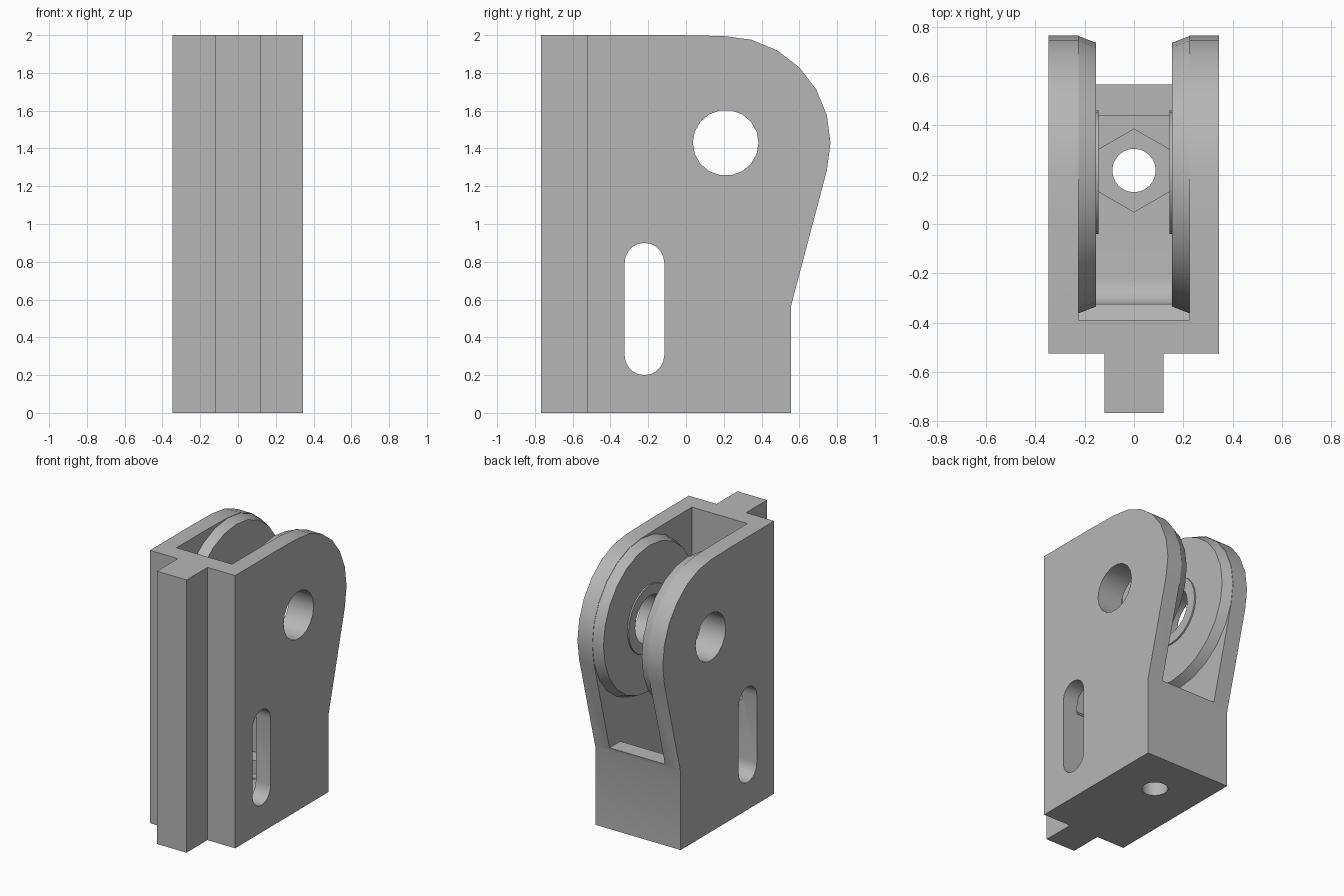
import bpy, bmesh
from math import sin, cos, pi, radians
from mathutils import Vector

default = bpy.data.objects.get("Cube")
if default:
    bpy.data.objects.remove(default, do_unlink=True)

grey = bpy.data.materials.new("plain_grey")
grey.use_nodes = True
grey.diffuse_color = (0.47, 0.47, 0.47, 1)
grey.node_tree.nodes["Principled BSDF"].inputs["Base Color"].default_value = (0.47, 0.47, 0.47, 1)

AXLE = (0.21, 1.43)
CHEEK = (0.2, 1.43)


def arc(centre, radius, start, end, steps):
    """Points on an arc, angles in degrees."""
    angles = [radians(start + (end - start) * i / steps) for i in range(steps + 1)]
    return [(centre[0] + radius * cos(a), centre[1] + radius * sin(a)) for a in angles]


def circle(centre, radius, sides, turn=0):
    return arc(centre, radius, turn, turn + 360, sides)[:-1]


def loft(name, first, last, lo, hi, axis="X"):
    """Solid between two matching outlines: (y, z) along X, or (x, y) along Z."""
    def place(p, d):
        return Vector((d, p[0], p[1])) if axis == "X" else Vector((p[0], p[1], d))
    bm = bmesh.new()
    a = [bm.verts.new(place(p, lo)) for p in first]
    b = [bm.verts.new(place(p, hi)) for p in last]
    bm.faces.new(a)
    bm.faces.new(b)
    n = len(a)
    for i in range(n):
        bm.faces.new((a[i], a[(i + 1) % n], b[(i + 1) % n], b[i]))
    bmesh.ops.recalc_face_normals(bm, faces=bm.faces)
    mesh = bpy.data.meshes.new(name)
    bm.to_mesh(mesh)
    bm.free()
    mesh.materials.append(grey)
    obj = bpy.data.objects.new(name, mesh)
    bpy.context.scene.collection.objects.link(obj)
    return obj


def prism(name, points, lo, hi, axis="X"):
    return loft(name, points, points, lo, hi, axis)


def combine(target, tool, operation):
    """Apply a boolean and discard the tool."""
    tool.hide_render = True
    mod = target.modifiers.new(tool.name, "BOOLEAN")
    mod.operation = operation
    mod.solver = "EXACT"
    mod.object = tool
    bpy.ops.object.select_all(action="DESELECT")
    bpy.context.view_layer.objects.active = target
    target.select_set(True)
    bpy.ops.object.modifier_apply(modifier=mod.name)
    bpy.data.objects.remove(tool, do_unlink=True)


# Housing with a rounded upper back
outline = [(-0.525, 0), (0.557, 0), (0.557, 0.57)]
outline += arc(CHEEK, 0.565, -15, 90, 7) + [(-0.04, 2), (-0.525, 2)]
housing = prism("pulley_housing", outline, -0.347, 0.345)

# Front mounting rail
rail = [(-0.12, -0.767), (0.12, -0.767), (0.12, -0.5), (-0.12, -0.5)]
combine(housing, prism("rail", rail, 0, 2, "Z"), "UNION")

# Upper cavity, open at top and back, with a sloped front ledge
cavity = [(-0.39, 0.8), (-0.3, 0.71), (0.3, 0.6), (1, 0.6), (1, 2.2), (-0.39, 2.2)]
combine(housing, prism("cavity", cavity, -0.225, 0.225), "DIFFERENCE")

# Lower pocket with a rounded front corner
pocket = arc((-0.22, 0.305), 0.105, 180, 270, 6) + [(0.44, 0.2), (0.44, 0.9), (-0.325, 0.9)]
pocket_cutter = prism("pocket", pocket, -0.225, 0.225)
combine(housing, pocket_cutter, "DIFFERENCE")

# Tapered cheek discs and thin bearing bosses on both inner walls
for side in (-1, 1):
    cheek = loft("cheek", circle(CHEEK, 0.564, 24), circle(CHEEK, 0.535, 24),
                 side * 0.23, side * 0.155)
    combine(housing, cheek, "UNION")
    boss = prism("boss", circle(AXLE, 0.25, 24), side * 0.17, side * 0.144)
    combine(housing, boss, "UNION")

# Axle hole and side slots
combine(housing, prism("axle_hole", circle(AXLE, 0.174, 18), -0.5, 0.5), "DIFFERENCE")
slot = arc((-0.22, 0.795), 0.105, 0, 180, 10) + arc((-0.22, 0.305), 0.105, 180, 360, 10)
combine(housing, prism("slot", slot, -0.5, 0.5), "DIFFERENCE")

# Hexagonal nut recess and bolt hole through the base
nut = circle((0, 0.217), 0.168, 6, 30)
combine(housing, prism("nut_recess", nut, 0.1, 0.3, "Z"), "DIFFERENCE")
bolt = circle((0, 0.217), 0.088, 24)
combine(housing, prism("bolt_hole", bolt, -0.1, 0.3, "Z"), "DIFFERENCE")

bpy.ops.object.shade_smooth_by_angle(angle=radians(28))
